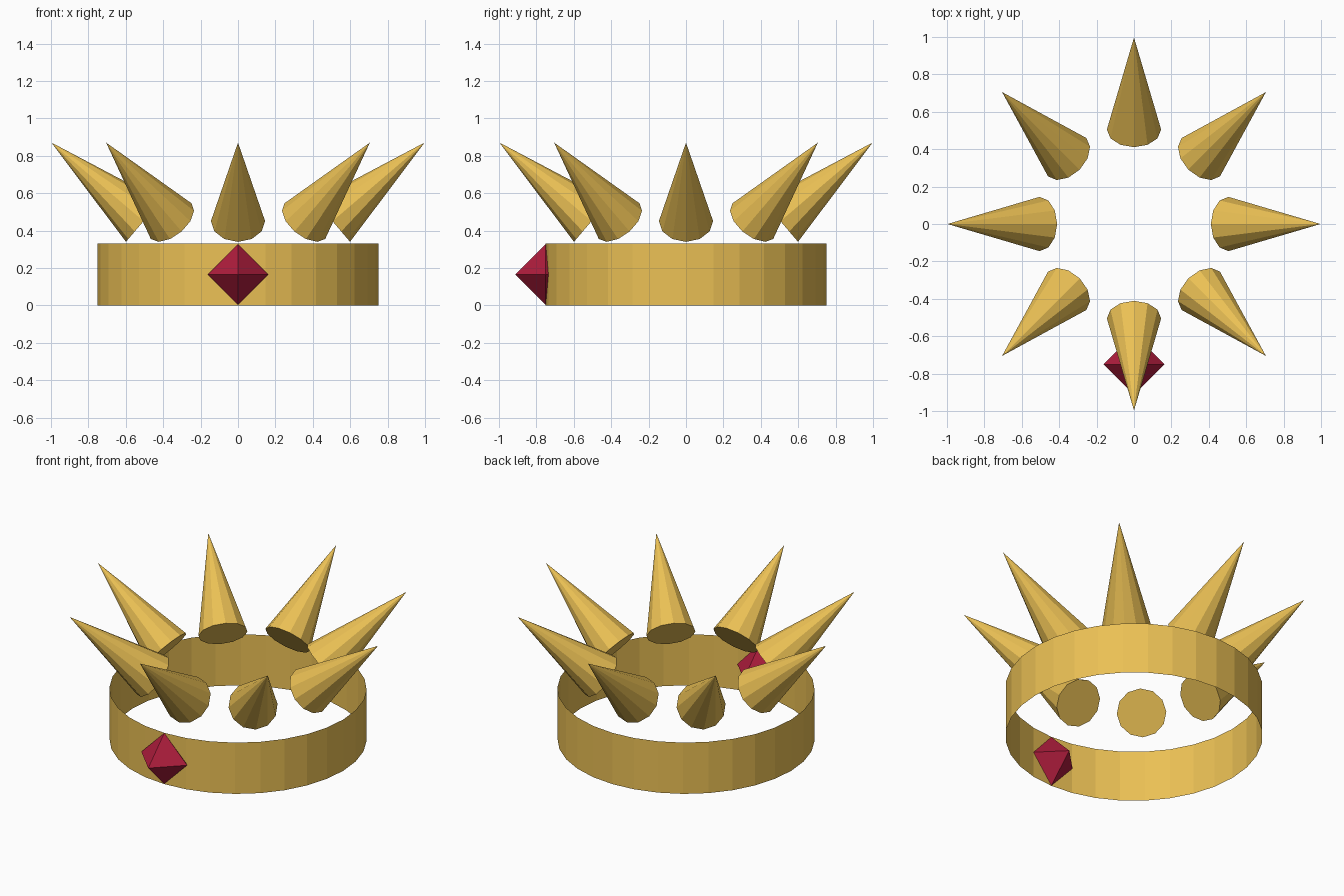
import bpy, math
from mathutils import Vector

if "Cube" in bpy.data.objects:
    bpy.data.objects.remove(bpy.data.objects["Cube"])


def material(name, color):
    m = bpy.data.materials.new(name)
    m.diffuse_color = color
    m.use_nodes = True
    m.node_tree.nodes["Principled BSDF"].inputs["Base Color"].default_value = m.diffuse_color
    return m


gold = material("gold", (0.83, 0.53, 0.09, 1))
ruby = material("ruby", (0.42, 0.012, 0.045, 1))


def finish(name, mat):
    ob = bpy.context.object
    ob.name = name
    ob.data.materials.append(mat)
    return ob


# Open, thin head band
BAND_H = 0.33
bpy.ops.mesh.primitive_cylinder_add(vertices=32, radius=0.75, depth=BAND_H,
                                    end_fill_type='NOTHING', location=(0, 0, BAND_H / 2))
finish("head_band", gold)

# Eight spikes leaning outwards
base_r, base_z, tip_r, tip_z, radius = 0.505, 0.45, 0.997, 0.87, 0.145
tilt = math.atan2(tip_r - base_r, tip_z - base_z)
length = math.hypot(tip_r - base_r, tip_z - base_z)
mid_r, mid_z = (base_r + tip_r) / 2, (base_z + tip_z) / 2
for i in range(8):
    a = i * math.pi / 4
    bpy.ops.mesh.primitive_cone_add(
        vertices=12, radius1=radius, radius2=0, depth=length,
        location=(mid_r * math.cos(a), mid_r * math.sin(a), mid_z),
        rotation=(0, tilt, a))
    finish(f"spike_{i + 1}", gold)

# Octahedral gem on the front: two joined four-sided pyramids
g = 0.163
points = [Vector(v) * g for v in
          ((1, 0, 0), (0, 1, 0), (-1, 0, 0), (0, -1, 0), (0, 0, 1), (0, 0, -1))]
faces = []
for i in range(4):
    j = (i + 1) % 4
    faces += [(i, j, 4), (j, i, 5)]
mesh = bpy.data.meshes.new("front_gem")
mesh.from_pydata(points, [], faces)
gem = bpy.data.objects.new("front_gem", mesh)
gem.location = (0, -0.75, BAND_H / 2)
mesh.materials.append(ruby)
bpy.context.collection.objects.link(gem)
